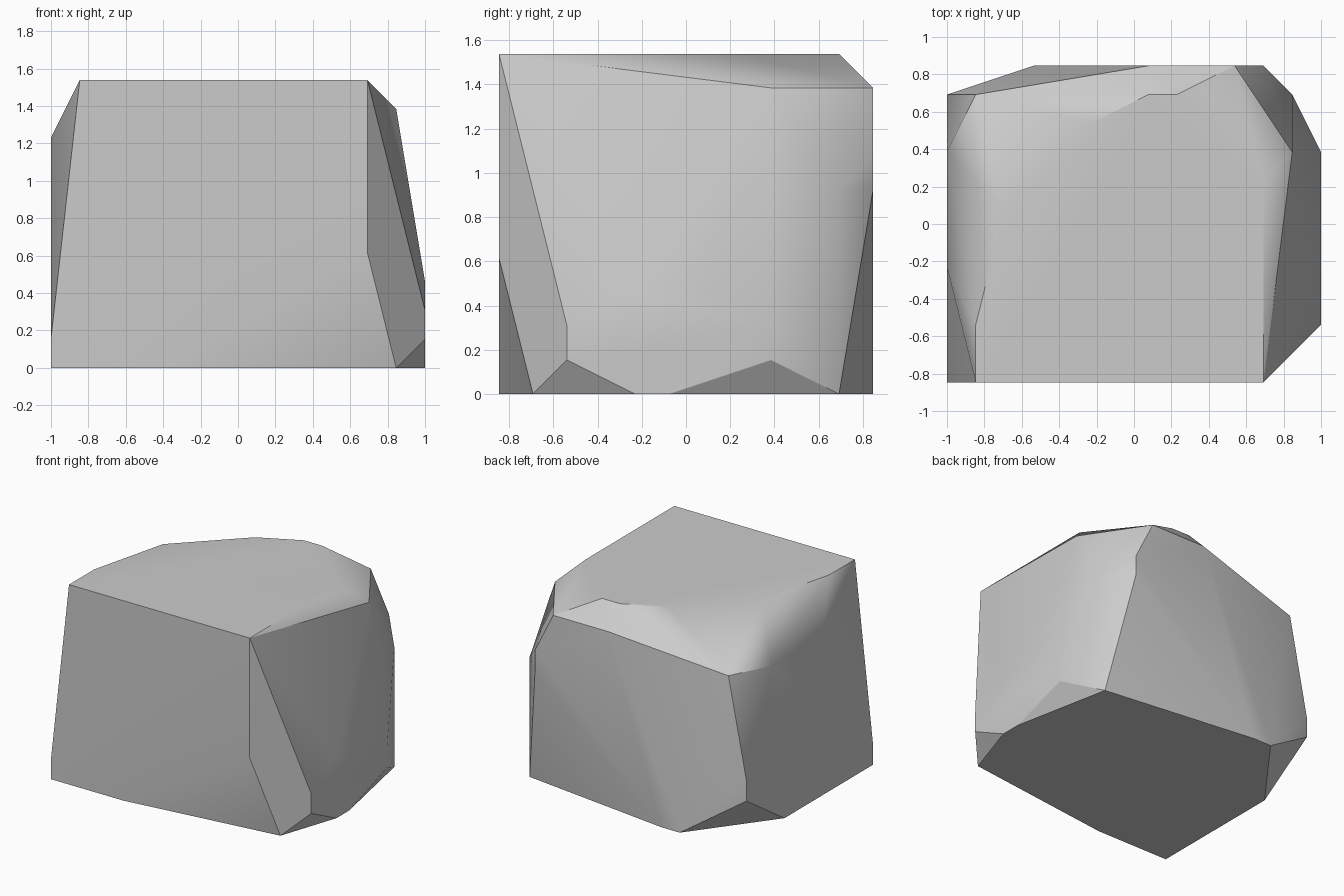
import bpy
import bmesh
import math
from mathutils import Vector

# Remove the default cube only
default_cube = bpy.data.objects.get("Cube")
if default_cube:
    bpy.data.objects.remove(default_cube, do_unlink=True)

# The boulder is laid out on a coarse grid: 13 wide, 11 deep, 10 tall
WIDTH, DEPTH, HEIGHT = 13, 11, 10
UNIT = 2 / WIDTH


def make_material(name, colour):
    material = bpy.data.materials.new(name)
    material.use_nodes = True
    material.diffuse_color = colour
    shader = next(n for n in material.node_tree.nodes if n.type == "BSDF_PRINCIPLED")
    shader.inputs["Base Color"].default_value = colour
    shader.inputs["Roughness"].default_value = 0.9
    return material


def grid_point(x, y, z):
    """Convert grid steps to centred model space."""
    return Vector((x - WIDTH / 2, y - DEPTH / 2, z)) * UNIT


# Outlines of the flat outer sides
base_outline = [(0, 0), (4, 0), (12, 1), (13, 4), (13, 5), (12, 10), (4, 11), (3, 11), (0, 7)]
top_outline = [(1, 0), (11, 0), (11, 7), (8, 10), (7, 10), (5, 9), (2, 6), (1, 2)]
low_x_outline = [(0, 1), (4, 8), (8, 8), (10, 3), (10, 2)]
high_x_outline = [(2, 1), (2, 2), (4, 3), (6, 3), (8, 2), (8, 1)]
back_outline = [(7, 9), (10, 9), (11, 7), (11, 6)]

# Chipped corners between the sides
chips = [(11, 0, 4), (12, 8, 9), (12, 8, 8), (12, 10, 6), (1, 10, 8)]

corners = [grid_point(x, y, 0) for x, y in base_outline]
corners += [grid_point(x, y, HEIGHT) for x, y in top_outline]
corners += [grid_point(0, y, z) for y, z in low_x_outline]
corners += [grid_point(WIDTH, y, z) for y, z in high_x_outline]
corners += [grid_point(x, DEPTH, z) for x, z in back_outline]
corners += [grid_point(*chip) for chip in chips]

# Wrap the corners in one hull and merge the coplanar facets
bm = bmesh.new()
for corner in corners:
    bm.verts.new(corner)
hull = bmesh.ops.convex_hull(bm, input=bm.verts[:])
loose = {g for g in hull["geom_interior"] + hull["geom_unused"]
         if isinstance(g, bmesh.types.BMVert)}
bmesh.ops.delete(bm, geom=list(loose), context="VERTS")
bmesh.ops.dissolve_limit(bm, angle_limit=math.radians(0.5),
                         verts=bm.verts[:], edges=bm.edges[:])
bmesh.ops.recalc_face_normals(bm, faces=bm.faces[:])

mesh = bpy.data.meshes.new("boulder")
bm.to_mesh(mesh)
bm.free()
boulder = bpy.data.objects.new("boulder", mesh)
bpy.context.collection.objects.link(boulder)
mesh.materials.append(make_material("stone grey", (0.6, 0.6, 0.6, 1)))

# Soft shading across shallow facets, crisp at the hard breaks
bpy.ops.object.select_all(action="DESELECT")
boulder.select_set(True)
bpy.context.view_layer.objects.active = boulder
bpy.ops.object.shade_smooth_by_angle(angle=math.radians(30))
weighted = boulder.modifiers.new("broad_face_normals", "WEIGHTED_NORMAL")
weighted.keep_sharp = True
